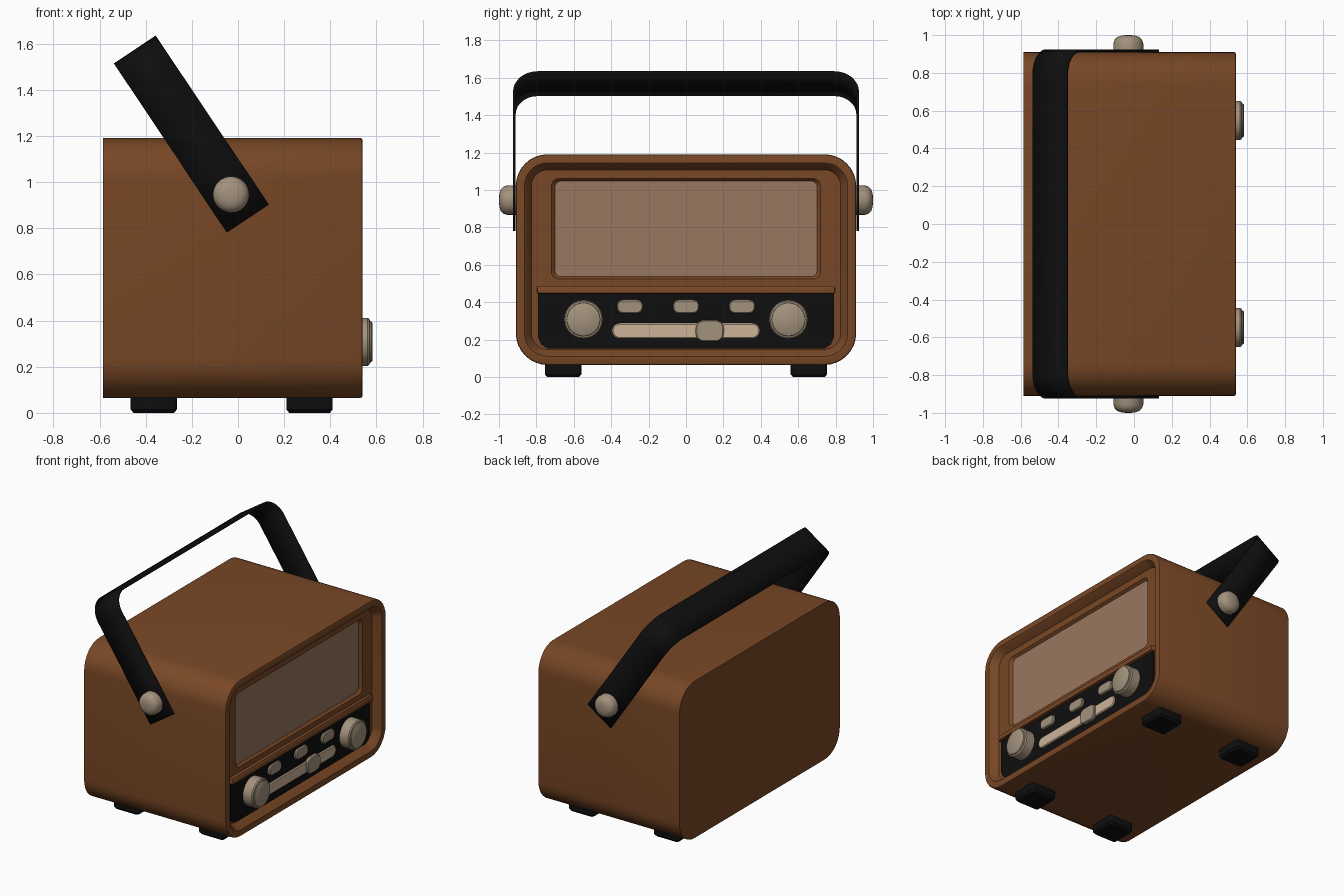
import bpy, bmesh, math
from mathutils import Vector

if "Cube" in bpy.data.objects:
    bpy.data.objects.remove(bpy.data.objects["Cube"])


def material(name, rgb):
    m = bpy.data.materials.new(name)
    m.diffuse_color = (*rgb, 1)
    m.use_nodes = True
    m.node_tree.nodes["Principled BSDF"].inputs["Base Color"].default_value = m.diffuse_color
    return m


BROWN = material("brown wood", (0.19, 0.064, 0.019))
BLACK = material("black", (0.0045, 0.0045, 0.0045))
BEIGE = material("knob beige", (0.37, 0.29, 0.205))
PALE = material("pale dial", (0.60, 0.45, 0.315))
CLOTH = material("speaker cloth", (0.31, 0.185, 0.115))


def finish(bm, name, mats, angle=35):
    bmesh.ops.recalc_face_normals(bm, faces=bm.faces)
    me = bpy.data.meshes.new(name)
    bm.to_mesh(me)
    bm.free()
    ob = bpy.data.objects.new(name, me)
    bpy.context.collection.objects.link(ob)
    for m in mats:
        me.materials.append(m)
    bpy.ops.object.select_all(action='DESELECT')
    ob.select_set(True)
    bpy.context.view_layer.objects.active = ob
    bpy.ops.object.shade_smooth_by_angle(angle=math.radians(angle))
    return ob


def rounded(cu, cv, hu, hv, r, seg):
    """Points of a rounded rectangle."""
    pts = []
    for q, (su, sv) in enumerate(((1, 1), (-1, 1), (-1, -1), (1, -1))):
        for i in range(seg + 1):
            a = math.pi / 2 * (q + i / seg)
            pts.append((cu + su * (hu - r) + r * math.cos(a),
                        cv + sv * (hv - r) + r * math.sin(a)))
    return pts


def loft(name, rings, mats, axis='x', seg=6):
    """Skin rings (depth, cu, cv, hu, hv, r) along an axis; the last cap uses the last material."""
    place = {'x': lambda d, u, v: (d, u, v),
             'y': lambda d, u, v: (u, d, v),
             'z': lambda d, u, v: (u, v, d)}[axis]
    bm = bmesh.new()
    loops = [[bm.verts.new(place(d, u, v)) for u, v in rounded(*rest, seg)]
             for d, *rest in rings]
    for a, b in zip(loops, loops[1:]):
        for i in range(len(a)):
            j = (i + 1) % len(a)
            bm.faces.new((a[i], a[j], b[j], b[i]))
    bm.faces.new(loops[0])
    bm.faces.new(loops[-1]).material_index = len(mats) - 1
    bmesh.ops.remove_doubles(bm, verts=bm.verts, dist=1e-5)
    return finish(bm, name, mats)


# Cabinet: outer shell, rim, sloped recess, front board and sunken speaker cloth
def shell(x, inset):
    return (x, 0, 0.628, 0.91 - inset, 0.563 - inset, 0.17 - inset)


loft("cabinet", [shell(-0.585, 0), shell(0.53, 0), shell(0.537, 0.003), shell(0.54, 0.01),
                 shell(0.54, 0.046), shell(0.534, 0.053), shell(0.485, 0.083),
                 (0.485, 0, 0.793, 0.72, 0.268, 0.04),
                 (0.467, 0, 0.793, 0.70, 0.255, 0.03)], [BROWN, CLOTH], seg=8)

# Control panel and the ledge above it
bm = bmesh.new()
outline = [(-0.79, 0.45), (-0.79, 0.21), (-0.775, 0.175), (-0.74, 0.152),
           (0.74, 0.152), (0.775, 0.175), (0.79, 0.21), (0.79, 0.45)]
panel = bm.faces.new([bm.verts.new((0.48, y, z)) for y, z in outline])
ext = bmesh.ops.extrude_face_region(bm, geom=[panel])["geom"]
bmesh.ops.translate(bm, vec=(0.015, 0, 0), verts=[g for g in ext if isinstance(g, bmesh.types.BMVert)])
finish(bm, "control_panel", [BLACK])
loft("panel_ledge", [(0.475, 0, 0.468, 0.797, 0.02, 0.003), (0.508, 0, 0.468, 0.797, 0.02, 0.003),
                     (0.516, 0, 0.462, 0.795, 0.012, 0.003)], [BROWN], seg=2)


# Front controls
def control(name, y, z, hy, hz, r, top, mat, bevel=0.006):
    loft(name, [(0.485, y, z, hy, hz, r), (top - bevel, y, z, hy, hz, r),
                (top, y, z, hy - bevel, hz - bevel, r - bevel)], [mat])


for y in (-0.3, 0, 0.3):
    control("push_button", y, 0.377, 0.07, 0.037, 0.033, 0.512, BEIGE)
control("tuning_slot", 0, 0.247, 0.395, 0.041, 0.04, 0.505, PALE)
control("tuning_slider", 0.127, 0.247, 0.075, 0.058, 0.045, 0.518, BEIGE)
for s in (-1, 1):
    name = "left_dial" if s < 0 else "right_dial"
    loft(name, [(d, s * 0.548, 0.308, r, r, r) for d, r in
                ((0.485, 0.104), (0.562, 0.104), (0.570, 0.098), (0.572, 0.09),
                 (0.578, 0.088), (0.582, 0.082))], [BEIGE], seg=7)

# Handle pivot knobs
for s in (-1, 1):
    loft("handle_knob", [(s * d, -0.03, 0.946, r, r, r) for d, r in
                         ((0.90, 0.079), (0.955, 0.079), (0.975, 0.073), (0.99, 0.058),
                          (0.997, 0.038), (1.0, 0.015))], [BEIGE], axis='y')

# Feet
for x in (-0.365, 0.31):
    for y in (-0.657, 0.657):
        loft("foot", [(0.075, x, y, 0.1, 0.097, 0.02), (0.015, x, y, 0.1, 0.097, 0.02),
                      (0.0, x, y, 0.088, 0.085, 0.015)], [BLACK], axis='z', seg=3)

# Tilted carrying strap: half path (y, distance along tilt), mirrored across y
R, TOP, SIDE = 0.125, 0.874, 0.918
half = [(SIDE, 0.0), (SIDE, 0.25), (SIDE, 0.5)]
for i in range(9):
    a = math.pi / 2 * i / 8
    half.append((SIDE - R + R * math.cos(a), TOP - R + R * math.sin(a)))
path = half + [(-y, d) for y, d in reversed(half)]
base = Vector((0.0425, 0, 0.8425))
along, across = Vector((-0.556, 0, 0.831)), Vector((0.831, 0, 0.556))
bm = bmesh.new()
rows = [[bm.verts.new(base + along * d + across * w + Vector((0, y, 0))) for w in (-0.109, 0.109)]
        for y, d in path]
for a, b in zip(rows, rows[1:]):
    bm.faces.new((a[0], a[1], b[1], b[0]))
strap = finish(bm, "carry_handle", [BLACK])
mod = strap.modifiers.new("thickness", 'SOLIDIFY')
mod.thickness = 0.014
mod.offset = 0
